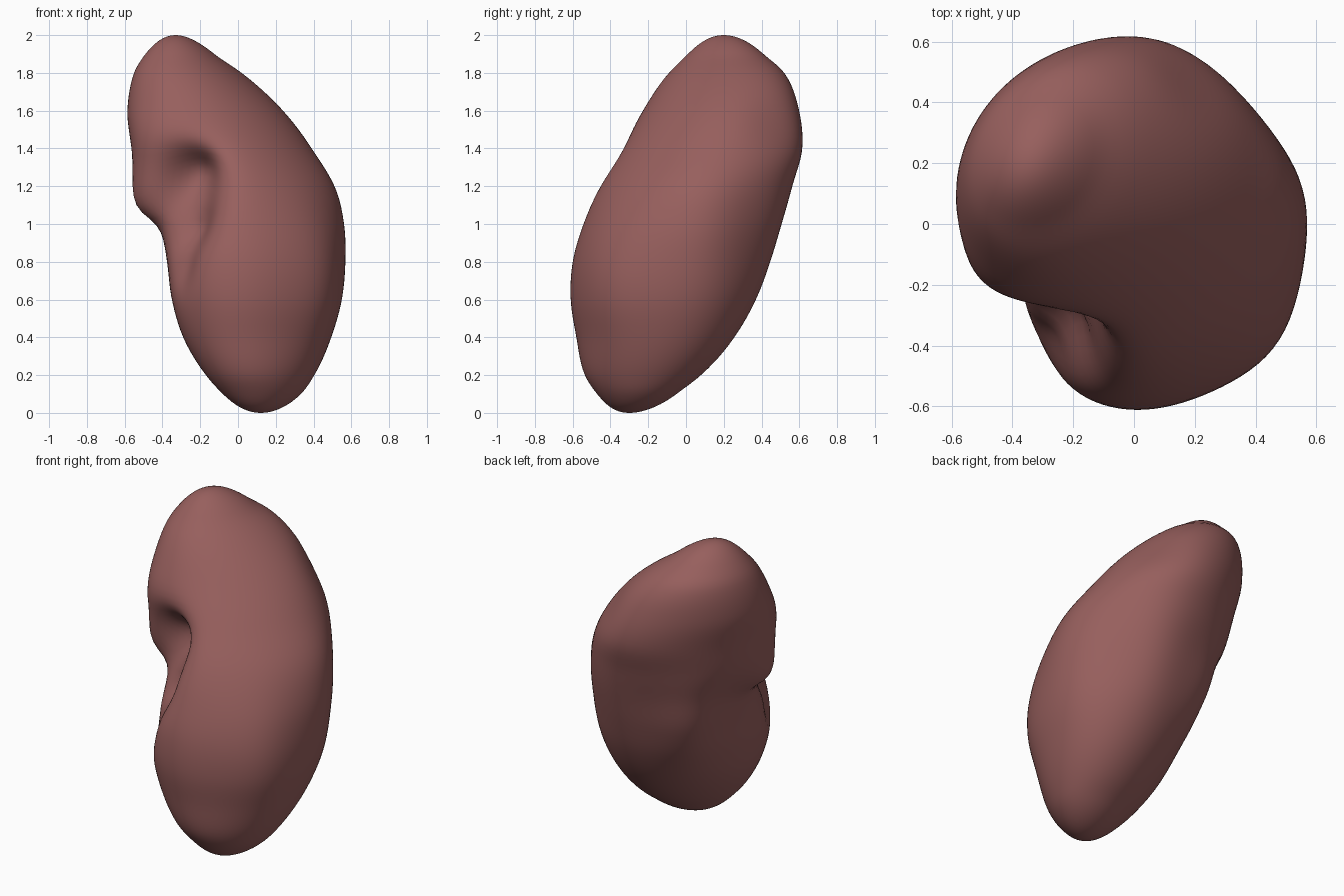
import bpy, bmesh, math
from mathutils import Vector

if "Cube" in bpy.data.objects:
    bpy.data.objects.remove(bpy.data.objects["Cube"])

# Outline stations: z, x min, x max, y min, y max
STATIONS = [
    (0.0, 0.12, 0.12, -0.30, -0.30), (0.1, -0.08, 0.33, -0.47, -0.05),
    (0.2, -0.17, 0.40, -0.535, 0.08), (0.4, -0.29, 0.49, -0.58, 0.26),
    (0.6, -0.35, 0.55, -0.61, 0.38), (0.8, -0.38, 0.575, -0.60, 0.46),
    (1.0, -0.43, 0.575, -0.55, 0.52), (1.2, -0.54, 0.53, -0.48, 0.57),
    (1.4, -0.56, 0.41, -0.36, 0.62), (1.6, -0.585, 0.25, -0.23, 0.60),
    (1.8, -0.55, 0.02, -0.09, 0.52), (1.9, -0.49, -0.125, 0.01, 0.41),
    (2.0, -0.33, -0.33, 0.20, 0.20)]
SKEW = 0.2          # stretches each section along the x = y diagonal
RINGS, SIDES = 72, 96

# Each station becomes: angle along the body, centre x/y, relative half-widths
keys = []
for z, x0, x1, y0, y1 in STATIONS:
    s = math.sqrt(max(z * (2 - z), 0))
    wx, wy = (x1 - x0) / 2, (y1 - y0) / 2
    if s > 0:
        wx, wy = wx / s, wy / s
    else:
        wx, wy = (0.46, 0.47) if z == 0 else (0.38, 0.44)
    keys.append((math.acos(1 - z), ((x0 + x1) / 2, (y0 + y1) / 2, wx, wy)))


def sample(t):
    """Smooth Hermite interpolation of the stations."""
    i = max(k for k in range(len(keys) - 1) if keys[k][0] <= t + 1e-9)
    (t0, a), (t1, b) = keys[i], keys[i + 1]
    tp, p = keys[i - 1] if i > 0 else (t0 - (t1 - t0), b)   # flat at the poles
    tn, n = keys[i + 2] if i + 2 < len(keys) else (t1 + (t1 - t0), a)
    h = t1 - t0
    f = (t - t0) / h
    out = []
    for k in range(4):
        m0 = (b[k] - p[k]) / (t1 - tp) * h
        m1 = (n[k] - a[k]) / (tn - t0) * h
        out.append((2*f**3 - 3*f**2 + 1) * a[k] + (f**3 - 2*f**2 + f) * m0
                   + (3*f**2 - 2*f**3) * b[k] + (f**3 - f**2) * m1)
    return out


# Sculpting pushes: centre, radii across / vertical, push vector
PUSHES = [
    ((0.46, 0.40, 1.00), 0.22, 0.38, (-0.05, -0.05, 0.0)),     # flatter outer side
    ((0.24, 0.50, 1.55), 0.14, 0.16, (-0.025, -0.02, 0.0)),
    ((-0.25, 0.27, 0.85), 0.17, 0.25, (-0.05, 0.075, 0.0)),    # fuller back
    ((0.45, -0.38, 0.65), 0.17, 0.30, (0.03, -0.03, 0.0)),     # fuller front
    ((-0.46, -0.18, 1.38), 0.13, 0.16, (-0.025, -0.03, -0.03)),  # upper lip
    ((-0.46, -0.08, 1.12), 0.12, 0.08, (-0.045, 0.0, -0.03)),
    ((-0.36, -0.38, 1.17), 0.18, 0.17, (0.13, 0.13, 0.02)),    # hilum hollow
    ((-0.23, -0.30, 1.20), 0.11, 0.12, (0.05, 0.13, 0.06)),    # hilum pit
    ((-0.26, -0.40, 0.97), 0.09, 0.11, (0.055, 0.11, 0.0)),    # groove below
    ((-0.30, -0.42, 0.76), 0.07, 0.09, (0.03, 0.05, 0.02)),
]


def sculpt(p):
    for c, r, rz, push in PUSHES:
        d = p - Vector(c)
        g = math.exp(-(d.x**2 + d.y**2) / (2*r*r) - d.z**2 / (2*rz*rz))
        p = p + Vector(push) * g
    return p


# Kidney body: lofted sections between two poles
bm = bmesh.new()
rings = []
for i in range(1, RINGS):
    t = math.pi * i / RINGS
    cx, cy, wx, wy = sample(t)
    s = math.sin(t)
    ring = []
    for j in range(SIDES):
        a = 2 * math.pi * j / SIDES
        x = cx + wx * s * math.cos(a)
        y = cy + wy * s * (SKEW * math.cos(a) + math.sqrt(1 - SKEW**2) * math.sin(a))
        ring.append(bm.verts.new(sculpt(Vector((x, y, 1 - math.cos(t))))))
    rings.append(ring)
bottom = bm.verts.new((0.12, -0.30, 0))
top = bm.verts.new((-0.33, 0.20, 2))
for j in range(SIDES):
    k = (j + 1) % SIDES
    bm.faces.new((bottom, rings[0][k], rings[0][j]))
    bm.faces.new((top, rings[-1][j], rings[-1][k]))
    for lo, hi in zip(rings, rings[1:]):
        bm.faces.new((lo[j], lo[k], hi[k], hi[j]))
for f in bm.faces:
    f.smooth = True
mesh = bpy.data.meshes.new("kidney_body")
bm.to_mesh(mesh)
bm.free()
body = bpy.data.objects.new("kidney_body", mesh)
bpy.context.collection.objects.link(body)

# Dull red tissue colour
mat = bpy.data.materials.new("tissue_red")
mat.diffuse_color = (0.31, 0.115, 0.11, 1)
mat.use_nodes = True
mat.node_tree.nodes["Principled BSDF"].inputs["Base Color"].default_value = mat.diffuse_color
mesh.materials.append(mat)
